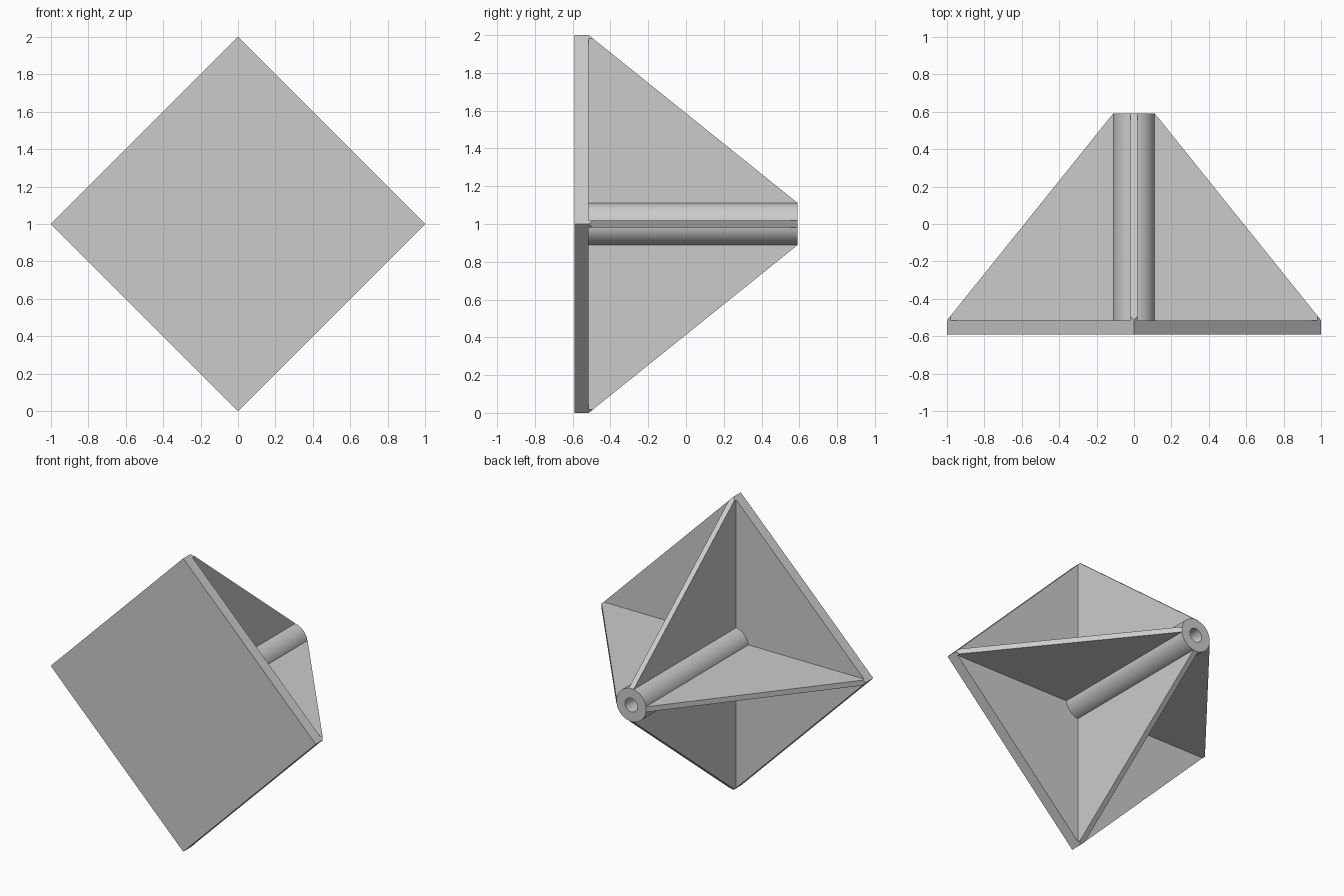
import bpy, bmesh, math
from mathutils import Matrix, Vector

cube = bpy.data.objects.get("Cube")
if cube:
    bpy.data.objects.remove(cube, do_unlink=True)

FRONT, PLATE_BACK, BACK = -0.59, -0.515, 0.59
OUTER, BORE = 0.112, 0.047
HALF = 0.018                      # half of the rib thickness

grey = bpy.data.materials.new("light grey")
grey.use_nodes = True
grey.diffuse_color = (0.6, 0.6, 0.6, 1)
grey.node_tree.nodes["Principled BSDF"].inputs["Base Color"].default_value = (0.6, 0.6, 0.6, 1)


def finish(name, bm):
    bmesh.ops.recalc_face_normals(bm, faces=bm.faces[:])
    mesh = bpy.data.meshes.new(name)
    bm.to_mesh(mesh)
    bm.free()
    mesh.materials.append(grey)
    obj = bpy.data.objects.new(name, mesh)
    bpy.context.collection.objects.link(obj)
    return obj


def extrude(bm, points, offset):
    face = bm.faces.new([bm.verts.new(p) for p in points])
    new = bmesh.ops.extrude_face_region(bm, geom=[face])["geom"]
    verts = [v for v in new if isinstance(v, bmesh.types.BMVert)]
    bmesh.ops.translate(bm, verts=verts, vec=offset)


# Square base plate standing on one corner
bm = bmesh.new()
extrude(bm, [(1, FRONT, 1), (0, FRONT, 2), (-1, FRONT, 1), (0, FRONT, 0)],
        (0, PLATE_BACK - FRONT, 0))
finish("base_plate", bm)

# Hollow central tube: rectangular section swept round the y axis
bm = bmesh.new()
section = [(BORE, PLATE_BACK), (OUTER, PLATE_BACK), (OUTER, BACK), (BORE, BACK)]
verts = [bm.verts.new((r, y, 0)) for r, y in section]
edges = [bm.edges.new((verts[i], verts[(i + 1) % 4])) for i in range(4)]
bmesh.ops.spin(bm, geom=verts + edges, cent=(0, 0, 0), axis=(0, 1, 0),
               angle=math.tau, steps=48, use_merge=True)
bmesh.ops.remove_doubles(bm, verts=bm.verts[:], dist=0.0001)
bmesh.ops.translate(bm, verts=bm.verts[:], vec=(0, 0, 1))
tube = finish("tube", bm)
bpy.context.view_layer.objects.active = tube
tube.select_set(True)
bpy.ops.object.shade_smooth_by_angle(angle=math.radians(30))
tube.select_set(False)

# Four triangular ribs, each trimmed to the plate's corner
for i, name in enumerate(("left", "top", "right", "bottom")):
    bm = bmesh.new()
    inner = OUTER - 0.005
    profile = [(inner, PLATE_BACK), (1, PLATE_BACK), (OUTER, BACK), (inner, BACK)]
    extrude(bm, [(x, y, -HALF) for x, y in profile], (0, 0, 2 * HALF))
    for side in (-1, 1):
        cut = bmesh.ops.bisect_plane(
            bm, geom=bm.verts[:] + bm.edges[:] + bm.faces[:], dist=0.00001,
            plane_co=(1, 0, 0), plane_no=Vector((1, 0, side)).normalized(),
            clear_outer=True)
        rim = [e for e in cut["geom_cut"] if isinstance(e, bmesh.types.BMEdge)]
        bmesh.ops.holes_fill(bm, edges=rim)
    bm.transform(Matrix.Translation((0, 0, 1)) @ Matrix.Rotation(-i * math.pi / 2, 4, 'Y'))
    finish(name + "_rib", bm)
